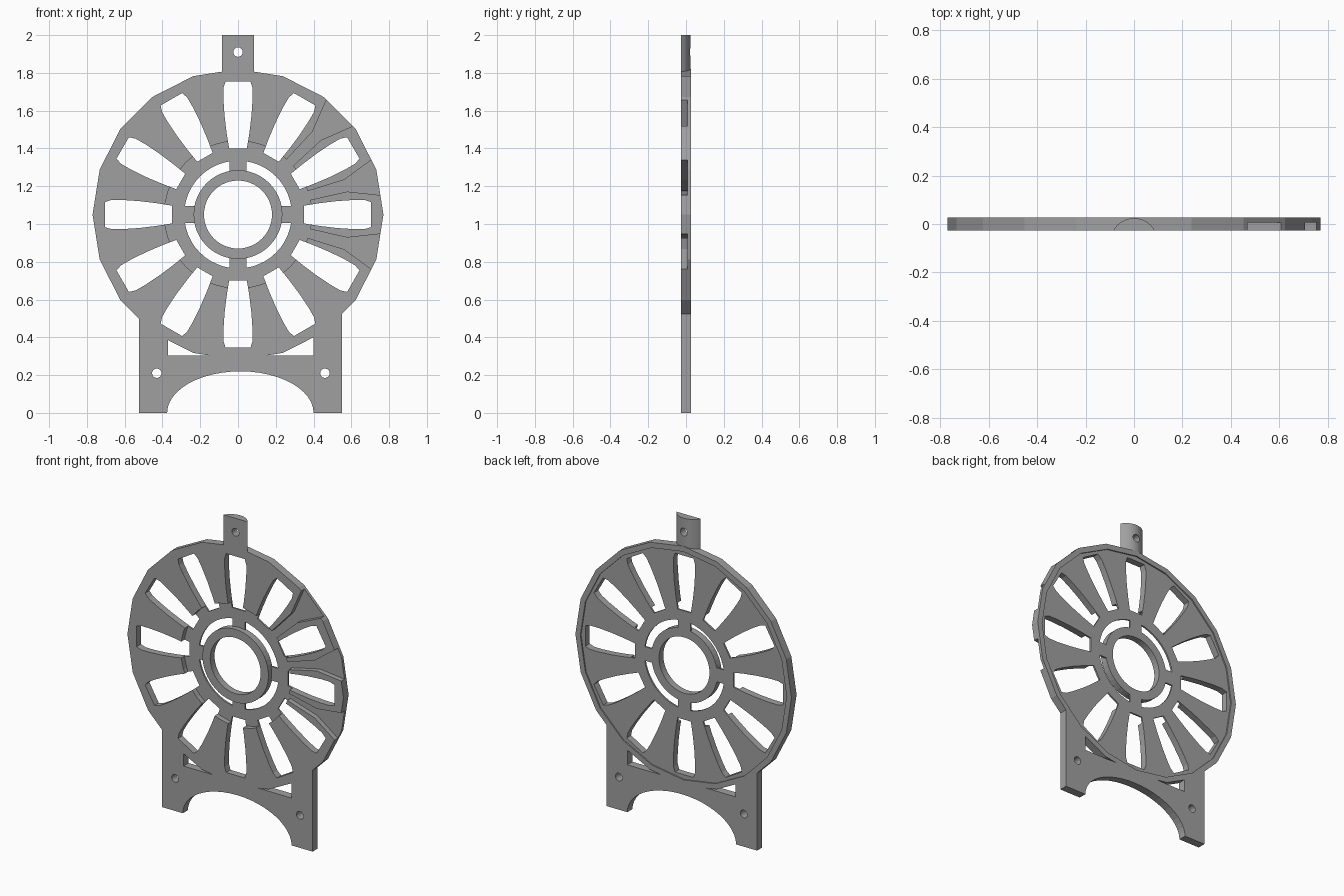
import bpy, bmesh, math
from mathutils import Vector

if "Cube" in bpy.data.objects:
    bpy.data.objects.remove(bpy.data.objects["Cube"], do_unlink=True)

FRONT, BACK = -0.026, 0.026
FLOOR, WEB = 0.007, 0.018      # recessed front floor and recessed back of the web
CZ = 1.05                      # wheel centre height

grey = bpy.data.materials.new("plain grey")
grey.use_nodes = True
grey.diffuse_color = (0.35, 0.35, 0.35, 1)
grey.node_tree.nodes["Principled BSDF"].inputs["Base Color"].default_value = (0.35, 0.35, 0.35, 1)


def extrude(name, base, offset):
    """Solid made by sweeping one closed outline along an offset."""
    bm = bmesh.new()
    face = bm.faces.new([bm.verts.new(p) for p in base])
    swept = bmesh.ops.extrude_face_region(bm, geom=[face])["geom"]
    bmesh.ops.translate(bm, vec=offset,
                        verts=[v for v in swept if isinstance(v, bmesh.types.BMVert)])
    bmesh.ops.recalc_face_normals(bm, faces=bm.faces)
    mesh = bpy.data.meshes.new(name)
    bm.to_mesh(mesh)
    bm.free()
    mesh.materials.append(grey)
    ob = bpy.data.objects.new(name, mesh)
    bpy.context.collection.objects.link(ob)
    return ob


def plate(name, outline, y0=FRONT, y1=BACK):
    return extrude(name, [(x, y0, z) for x, z in outline], Vector((0, y1 - y0, 0)))


def circle(r, n, x=0, z=CZ):
    return [(x + r * math.cos(math.tau * i / n), z + r * math.sin(math.tau * i / n))
            for i in range(n)]


def radial(profile, degrees):
    """Symmetric outline from (radius, half width) pairs, turned about the wheel centre."""
    a = math.radians(degrees)
    pts = profile + [(r, -w) for r, w in reversed(profile)]
    return [(r * math.cos(a) - w * math.sin(a), CZ + r * math.sin(a) + w * math.cos(a))
            for r, w in pts]


def combine(target, other, operation="DIFFERENCE"):
    other.hide_render = True
    mod = target.modifiers.new("combine", "BOOLEAN")
    mod.operation, mod.solver, mod.object = operation, "EXACT", other
    bpy.context.view_layer.update()
    graph = bpy.context.evaluated_depsgraph_get()
    result = bpy.data.meshes.new_from_object(target.evaluated_get(graph))
    target.modifiers.clear()
    target.data = result
    bpy.data.objects.remove(other, do_unlink=True)


def cut(target, outline, y0=-0.1, y1=0.1):
    combine(target, plate("cutter", outline, y0, y1))


# Wheel disc joined with the foot frame
body = plate("wheel_and_foot", circle(0.77, 20))
arch = [(0.0125 - 0.3875 * math.cos(math.pi * i / 24), 0.22 * math.sin(math.pi * i / 24))
        for i in range(25)]
foot = plate("foot", [(-0.525, 0)] + arch + [
    (0.55, 0), (0.55, 0.53), (0.40, 0.53), (0.40, 0.305),
    (-0.37, 0.305), (-0.37, 0.505), (-0.525, 0.505)])
combine(body, foot, "UNION")

# Top tab, flat in front and rounded behind
half, rise = 0.085, 0.05
radius = (half * half + rise * rise) / (2 * rise)
sweep = math.asin(half / radius)
arc = [sweep * (i / 8 - 1) for i in range(17)]
tab = extrude("tab", [(radius * math.sin(t), FRONT + rise - radius * (1 - math.cos(t)), 1.78)
                      for t in arc], Vector((0, 0, 0.22)))
combine(body, tab, "UNION")

# Bolt holes
for x, z in ((-0.43, 0.21), (0.46, 0.21), (0, 1.91)):
    cut(body, circle(0.025, 16, x, z))

# Recessed back inside the rim, recessed front round the hub, centre opening
cut(body, circle(0.735, 20), WEB, 0.1)
cut(body, circle(0.39, 40), -0.1, FLOOR)
cut(body, circle(0.285, 48))

# Flaring channels running out through the rim
for angle in (-15, 15, 45):
    cut(body, radial([(0.36, 0.023), (0.59, 0.032), (0.76, 0.098), (0.85, 0.13)], angle),
        -0.1, FLOOR)

# Twelve petal slots
petal = [(0.35, 0.047), (0.43, 0.06), (0.52, 0.071), (0.61, 0.077), (0.67, 0.077), (0.705, 0.066)]
for i in range(12):
    cut(body, radial(petal, 30 * i))

# Raised hub ring and its four short spokes
hub = plate("hub_ring", circle(0.235, 48), FRONT, WEB)
cut(hub, circle(0.18, 48))
for i in range(4):
    plate("hub_spoke", radial([(0.225, 0.045), (0.288, 0.045)], 90 * i), FLOOR, WEB)
